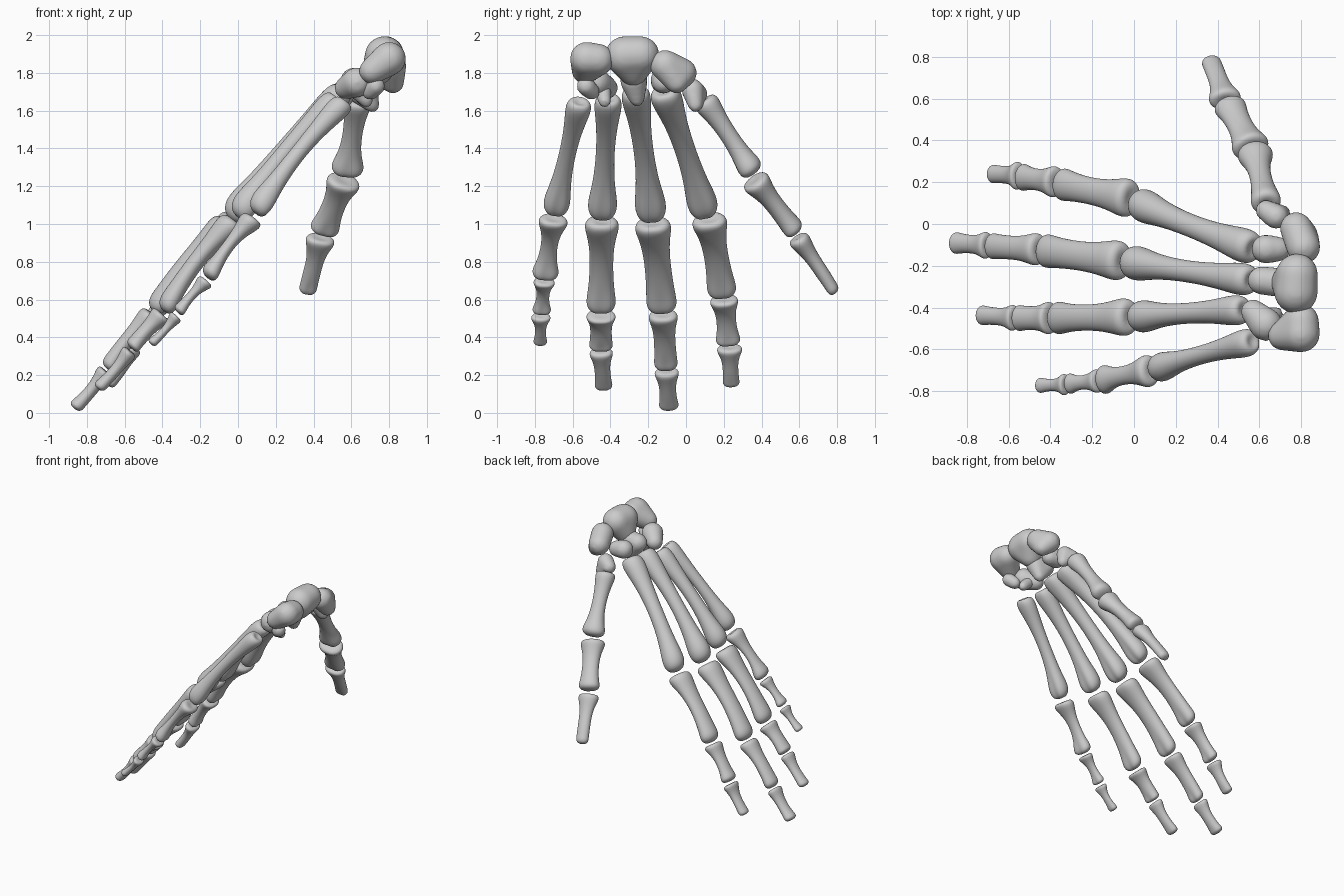
import bpy, bmesh, math
from mathutils import Vector, Matrix

if "Cube" in bpy.data.objects:
    bpy.data.objects.remove(bpy.data.objects["Cube"])

SIDES = 14


def finish(name, bm, mods):
    bmesh.ops.recalc_face_normals(bm, faces=bm.faces[:])
    me = bpy.data.meshes.new(name)
    bm.to_mesh(me)
    bm.free()
    ob = bpy.data.objects.new(name, me)
    bpy.context.collection.objects.link(ob)
    for kind, props in mods:
        m = ob.modifiers.new(kind.title(), kind)
        for k, v in props.items():
            setattr(m, k, v)
    for p in me.polygons:
        p.use_smooth = True
    return ob


# (t, base weight, shaft weight, head weight, scale)
LONG = [(0.0, 1, 0, 0, .62), (.025, 1, 0, 0, .96), (.085, 1, 0, 0, 1.02), (.17, .7, .3, 0, 1),
        (.30, .22, .78, 0, 1), (.46, 0, 1, 0, 1), (.62, 0, .93, .07, 1), (.76, 0, .6, .4, 1),
        (.86, 0, .1, .9, 1), (.93, 0, 0, 1, 1.02), (.98, 0, 0, 1, .85), (1.005, 0, 0, 1, .5)]


def long_bone(name, a, b, widths, thick, palm, bow=.03, groove=.25):
    """Lofted bone: flared concave base, slim bowed shaft, grooved two-lobed head."""
    a, b = Vector(a), Vector(b)
    d = b - a
    length = d.length
    u = d.normalized()
    p = Vector(palm)
    p = (p - u * p.dot(u)).normalized()
    w = u.cross(p)
    bm = bmesh.new()
    rings = []
    for t, kb, ks, kh, s in LONG:
        half = s * .53 * (kb * widths[0] + ks * widths[1] + kh * widths[2])
        th = half * (kb * thick[0] + ks * thick[1] + kh * thick[2])
        c = a + d * t - p * (bow * length * math.sin(math.pi * min(t, 1)))
        ring = []
        for i in range(SIDES):
            ang = 2 * math.pi * i / SIDES
            # palmar groove between the condyles
            off = min(ang, 2 * math.pi - ang)
            dent = 1 - groove * (kh + .35 * kb) * math.exp(-(off / .45) ** 2)
            ring.append(bm.verts.new(c + p * (th * math.cos(ang) * dent) + w * (half * math.sin(ang))))
        rings.append(ring)
    for r, s in zip(rings, rings[1:]):
        for i in range(SIDES):
            j = (i + 1) % SIDES
            bm.faces.new((r[i], r[j], s[j], s[i]))
    for ring, pos in ((rings[0], a + d * .025), (rings[-1], a + d * 1.01)):
        pole = bm.verts.new(pos)
        for i in range(SIDES):
            bm.faces.new((ring[i], ring[(i + 1) % SIDES], pole))
    return finish(name, bm, [("SUBSURF", dict(levels=2, render_levels=2))])


def carpal(name, balls):
    """Rounded pebble: skin stretched over a few balls, then smoothed."""
    bm = bmesh.new()
    for x, y, z, r in balls:
        bmesh.ops.create_icosphere(bm, subdivisions=3, radius=r, matrix=Matrix.Translation((x, y, z)))
    res = bmesh.ops.convex_hull(bm, input=bm.verts[:])
    junk = {g for g in res["geom_interior"] + res["geom_unused"] if isinstance(g, bmesh.types.BMVert)}
    bmesh.ops.delete(bm, geom=list(junk), context='VERTS')
    return finish(name, bm, [("REMESH", dict(mode='VOXEL', voxel_size=.014, use_smooth_shade=True)),
                             ("SMOOTH", dict(factor=.5, iterations=6))])


# Fingers: start and end of each bone, then base / shaft / head widths
PALM = (.72, 0, -.69)
FINGERS = {
    "index": [((.575, -.12, 1.71), (.01, .105, 1.05), (.16, .105, .155)),
              ((-.01, .12, 1.03), (-.36, .195, .62), (.18, .125, .15)),
              ((-.37, .20, .605), (-.54, .225, .365), (.145, .10, .125)),
              ((-.55, .23, .35), (-.685, .24, .145), (.13, .08, .085))],
    "middle": [((.565, -.27, 1.71), (-.03, -.18, 1.03), (.15, .10, .16)),
               ((-.05, -.178, 1.01), (-.44, -.125, .54), (.185, .135, .155)),
               ((-.45, -.122, .525), (-.69, -.105, .235), (.15, .11, .12)),
               ((-.70, -.103, .225), (-.865, -.09, .025), (.125, .085, .10))],
    "ring": [((.53, -.41, 1.67), (.005, -.445, 1.04), (.14, .095, .15)),
             ((-.015, -.445, 1.02), (-.385, -.45, .54), (.175, .12, .15)),
             ((-.395, -.45, .52), (-.56, -.45, .34), (.15, .11, .12)),
             ((-.57, -.45, .33), (-.74, -.435, .13), (.12, .08, .09))],
    "little": [((.57, -.56, 1.65), (.10, -.695, 1.06), (.13, .085, .135)),
               ((.085, -.70, 1.03), (-.155, -.748, .715), (.15, .085, .135)),
               ((-.165, -.75, .70), (-.315, -.765, .53), (.11, .065, .095)),
               ((-.325, -.768, .515), (-.46, -.772, .365), (.10, .055, .07))],
}
PARTS = ["metacarpal", "proximal_phalanx", "middle_phalanx", "distal_phalanx"]
THICK = [(.95, .95, 1.0), (.8, .72, .75), (.8, .72, .75), (.7, .75, .75)]
BOWS = [.035, .05, .04, -.03]
for finger, bones in FINGERS.items():
    for part, th, bow, (a, b, wd) in zip(PARTS, THICK, BOWS, bones):
        long_bone(f"{finger}_{part}", a, b, wd, th, PALM, bow, .1 if part.startswith("d") else .28)

# Thumb, turned so its broad side faces along x
THUMB = [("metacarpal", (.635, .09, 1.66), (.575, .35, 1.265), (.14, .10, .165), (.95, .9, .85)),
         ("proximal_phalanx", (.565, .355, 1.235), (.45, .575, .955), (.175, .12, .15), (.85, .8, .8)),
         ("distal_phalanx", (.44, .585, .93), (.365, .785, .635), (.15, .09, .09), (.75, .8, .8))]
for part, a, b, wd, th in THUMB:
    long_bone(f"thumb_{part}", a, b, wd, th, (0, -.77, -.64), .02)

# Wrist bones, near row then far row
WRIST = {
    "wrist_center_bone": [(.775, -.325, 1.89, .105), (.78, -.24, 1.895, .10), (.735, -.28, 1.81, .08)],
    "wrist_outer_bone": [(.80, -.465, 1.87, .085), (.80, -.525, 1.875, .09), (.71, -.535, 1.81, .07)],
    "wrist_thumb_side_bone": [(.775, -.02, 1.80, .078), (.81, -.11, 1.84, .082), (.82, -.05, 1.75, .06)],
    "thumb_base_bone": [(.68, .035, 1.71, .06), (.63, .065, 1.69, .05), (.71, .05, 1.63, .04)],
    "index_base_bone": [(.63, -.12, 1.76, .07), (.69, -.12, 1.75, .06)],
    "middle_base_bone": [(.61, -.27, 1.76, .068), (.69, -.28, 1.76, .07), (.67, -.26, 1.66, .04)],
    "ring_base_bone": [(.57, -.42, 1.72, .06), (.63, -.48, 1.75, .08)],
    "ring_base_hook": [(.62, -.44, 1.71, .045), (.68, -.43, 1.65, .035)],
    "pea_bone": [(.73, -.53, 1.73, .05), (.70, -.50, 1.70, .045)],
}
for name, balls in WRIST.items():
    carpal(name, balls)
